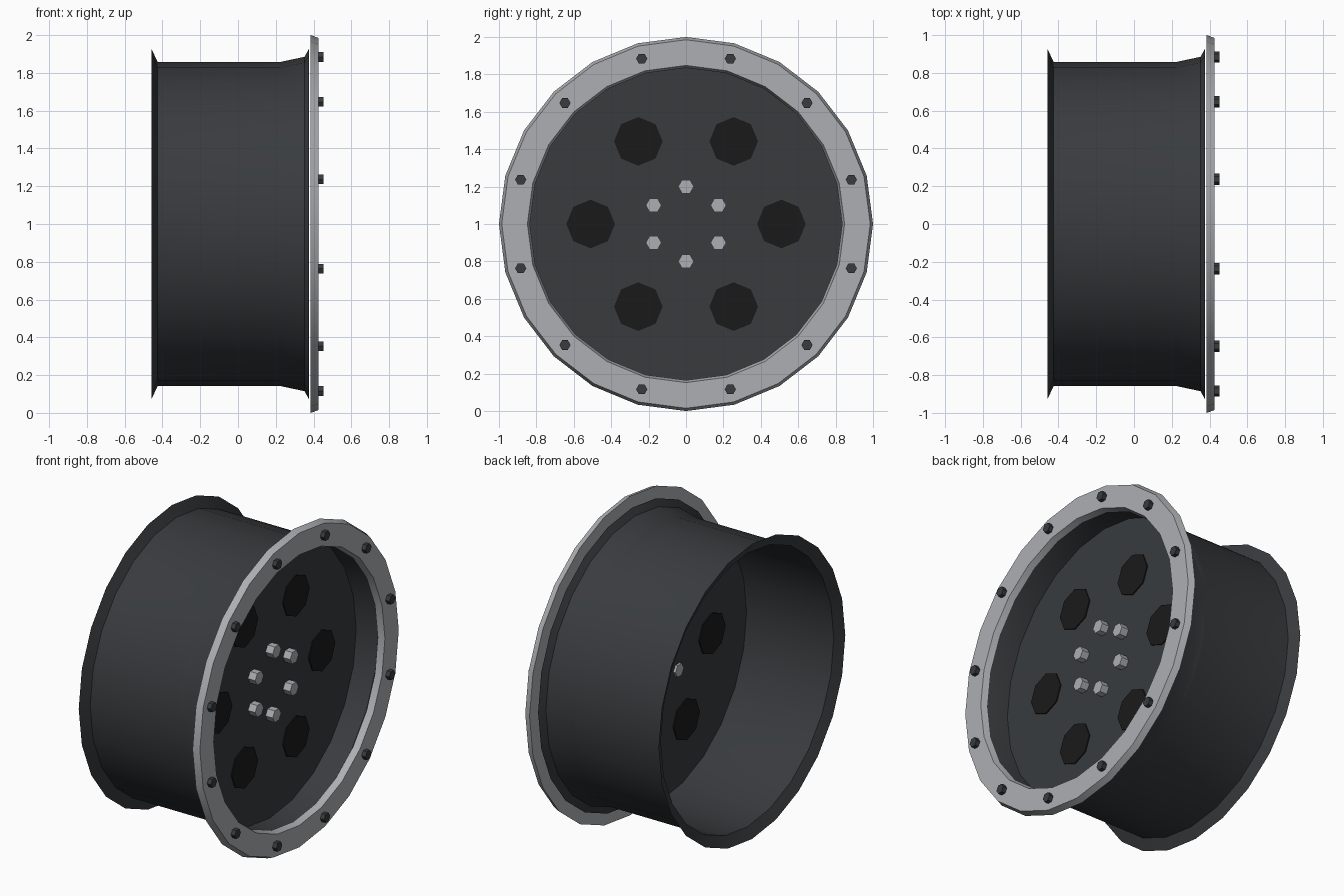
import bpy, bmesh
from math import sin, cos, pi, radians

if "Cube" in bpy.data.objects:
    bpy.data.objects.remove(bpy.data.objects["Cube"])

CZ = 1.0      # axle height
SIDES = 24    # segments of the large round parts


def material(name, rgb):
    m = bpy.data.materials.new(name)
    m.diffuse_color = (*rgb, 1)
    m.use_nodes = True
    m.node_tree.nodes["Principled BSDF"].inputs["Base Color"].default_value = m.diffuse_color
    return m


DARK = material("dark_metal", (0.04, 0.044, 0.048))
SILVER = material("silver_metal", (0.42, 0.43, 0.45))
BLACK = material("black", (0.01, 0.01, 0.01))


def finish(bm, name, mat):
    bmesh.ops.recalc_face_normals(bm, faces=bm.faces[:])
    me = bpy.data.meshes.new(name)
    bm.to_mesh(me)
    bm.free()
    me.materials.append(mat)
    ob = bpy.data.objects.new(name, me)
    bpy.context.collection.objects.link(ob)
    bpy.ops.object.select_all(action='DESELECT')
    ob.select_set(True)
    bpy.context.view_layer.objects.active = ob
    bpy.ops.object.shade_smooth_by_angle(angle=radians(20))
    return ob


def ring_verts(bm, x, r, n, y=0.0, z=CZ):
    return [bm.verts.new((x, y + r * cos(2 * pi * i / n), z + r * sin(2 * pi * i / n)))
            for i in range(n)]


def bridge(bm, a, b):
    n = len(a)
    for i in range(n):
        j = (i + 1) % n
        bm.faces.new((a[i], a[j], b[j], b[i]))


def lathe(name, profile, mat, closed=False):
    """Revolve an (x, radius) profile about the axle."""
    bm = bmesh.new()
    rings = [ring_verts(bm, x, r, SIDES) for x, r in profile]
    for a, b in zip(rings, rings[1:]):
        bridge(bm, a, b)
    if closed:
        bridge(bm, rings[-1], rings[0])
    return finish(bm, name, mat)


def pegs(name, x0, x1, r, n, centres, mat):
    """Prisms along x at each (y, z) centre."""
    bm = bmesh.new()
    for y, z in centres:
        a, b = ring_verts(bm, x0, r, n, y, z), ring_verts(bm, x1, r, n, y, z)
        bridge(bm, a, b)
        bm.faces.new(a)
        bm.faces.new(b)
    return finish(bm, name, mat)


def circle(radius, count, start):
    return [(radius * cos(radians(start + 360 * i / count)),
             CZ + radius * sin(radians(start + 360 * i / count))) for i in range(count)]


# Thin barrel with flared rear lip and stepped front lip
lathe("barrel", [(-0.457, 0.925), (-0.425, 0.857), (0.22, 0.857),
                 (0.352, 0.885), (0.376, 0.928)], DARK)

# Clamping ring on the outer face
lathe("outer_ring", [(0.385, 0.835), (0.385, 1.0), (0.425, 0.985), (0.425, 0.848)],
      SILVER, closed=True)

# Centre plate
pegs("centre_plate", 0.18, 0.22, 0.857, SIDES, [(0, CZ)], DARK)

# Dark octagonal vent holes
pegs("vents", 0.173, 0.227, 0.13, 8, circle(0.51, 6, 0), BLACK)

# Wheel nuts and ring bolts
pegs("wheel_nuts", 0.165, 0.27, 0.042, 6, circle(0.2, 6, 90), SILVER)
pegs("ring_bolts", 0.39, 0.452, 0.03, 6, circle(0.915, 12, 15), DARK)
